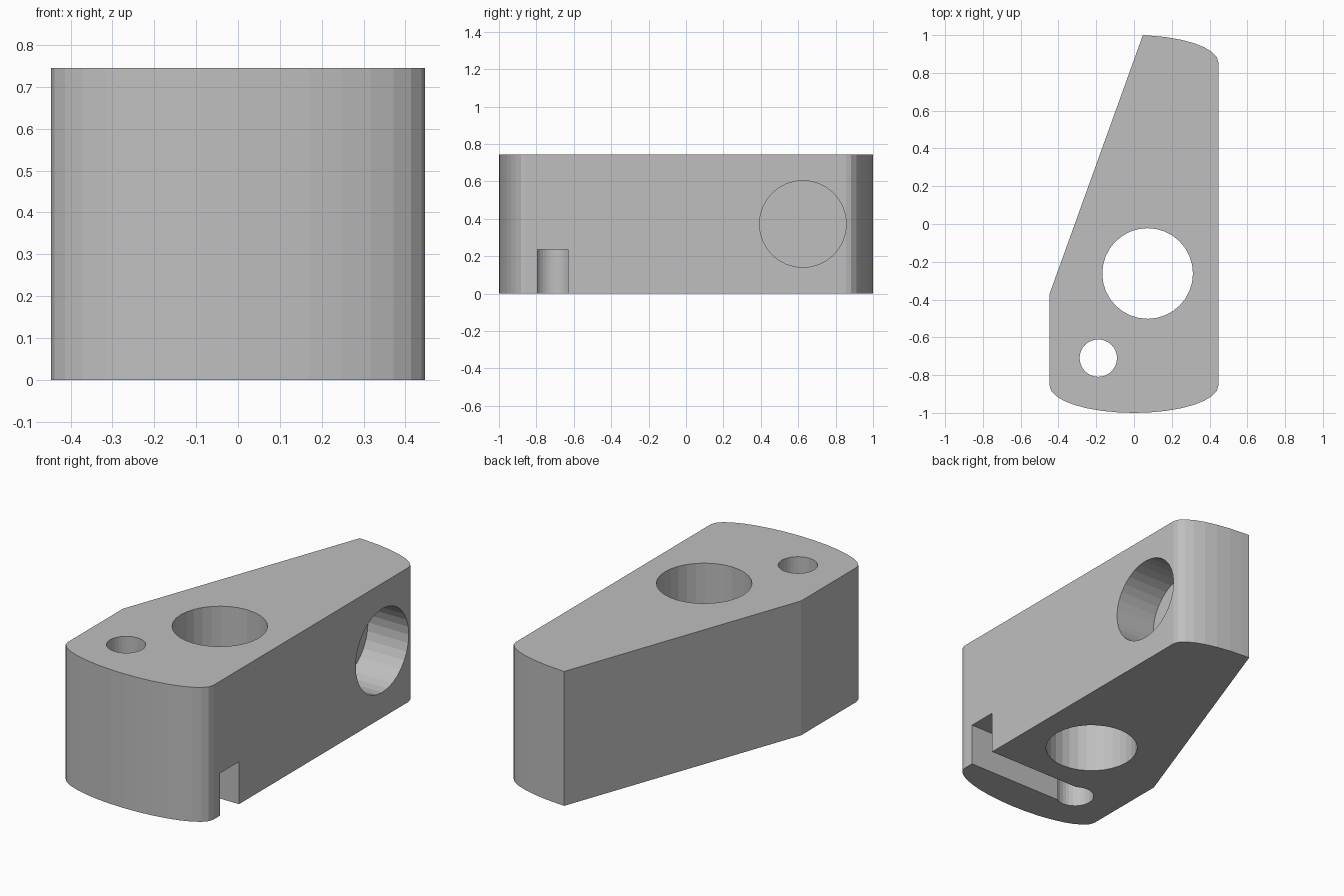
import bpy, bmesh, math
from mathutils import Matrix

if "Cube" in bpy.data.objects:
    bpy.data.objects.remove(bpy.data.objects["Cube"])

HEIGHT = 0.745
HALF_W, SIDE_END, BULGE = 0.447, 0.855, 0.145

grey = bpy.data.materials.new("plain grey")
grey.diffuse_color = (0.52, 0.52, 0.52, 1)
grey.use_nodes = True
grey.node_tree.nodes["Principled BSDF"].inputs["Base Color"].default_value = grey.diffuse_color


def add_object(name, bm):
    bmesh.ops.recalc_face_normals(bm, faces=bm.faces[:])
    mesh = bpy.data.meshes.new(name)
    bm.to_mesh(mesh)
    bm.free()
    mesh.materials.append(grey)
    obj = bpy.data.objects.new(name, mesh)
    bpy.context.collection.objects.link(obj)
    return obj


def cylinder(name, radius, depth, matrix):
    bm = bmesh.new()
    bmesh.ops.create_cone(bm, cap_ends=True, segments=32, radius1=radius,
                          radius2=radius, depth=depth, matrix=matrix)
    return add_object(name, bm)


def box(name, low, high):
    bm = bmesh.new()
    center = [(a + b) / 2 for a, b in zip(low, high)]
    size = [b - a for a, b in zip(low, high)]
    bmesh.ops.create_cube(bm, size=1, matrix=Matrix.Translation(center)
                          @ Matrix.Diagonal((*size, 1)))
    return add_object(name, bm)


# Body outline: bowed front, straight right side, part-bowed back, slanted left side
def bow(step, sign):
    a = step * math.pi / 16
    return HALF_W * math.cos(a), sign * (SIDE_END + BULGE * math.sin(a))


outline = [bow(k, -1) for k in range(16, -1, -1)]
outline += [bow(k, 1) for k in range(8)]
outline += [(0.047, 1.0), (-HALF_W, -0.37)]

bm = bmesh.new()
base = bm.faces.new([bm.verts.new((x, y, 0)) for x, y in outline])
top = bmesh.ops.extrude_face_region(bm, geom=[base])
bmesh.ops.translate(bm, vec=(0, 0, HEIGHT),
                    verts=[v for v in top["geom"] if isinstance(v, bmesh.types.BMVert)])
body = add_object("block_body", bm)

# Cutters: two vertical through holes, a blind side hole and a bottom slot
side_depth = 0.25
cutters = [
    cylinder("large_hole_cutter", 0.24, 2, Matrix.Translation((0.072, -0.262, 0.4))),
    cylinder("small_hole_cutter", 0.099, 2, Matrix.Translation((-0.189, -0.71, 0.4))),
    cylinder("side_hole_cutter", 0.232, side_depth * 2,
             Matrix.Translation((HALF_W, 0.625, HEIGHT / 2))
             @ Matrix.Rotation(math.pi / 2, 4, 'Y')),
    box("slot_cutter", (-0.189, -0.795, -0.2), (0.7, -0.63, 0.235)),
]

bpy.context.view_layer.objects.active = body
for cutter in cutters:
    mod = body.modifiers.new(cutter.name, 'BOOLEAN')
    mod.operation = 'DIFFERENCE'
    mod.solver = 'EXACT'
    mod.object = cutter
    bpy.ops.object.modifier_apply(modifier=mod.name)
    bpy.data.objects.remove(cutter, do_unlink=True)
